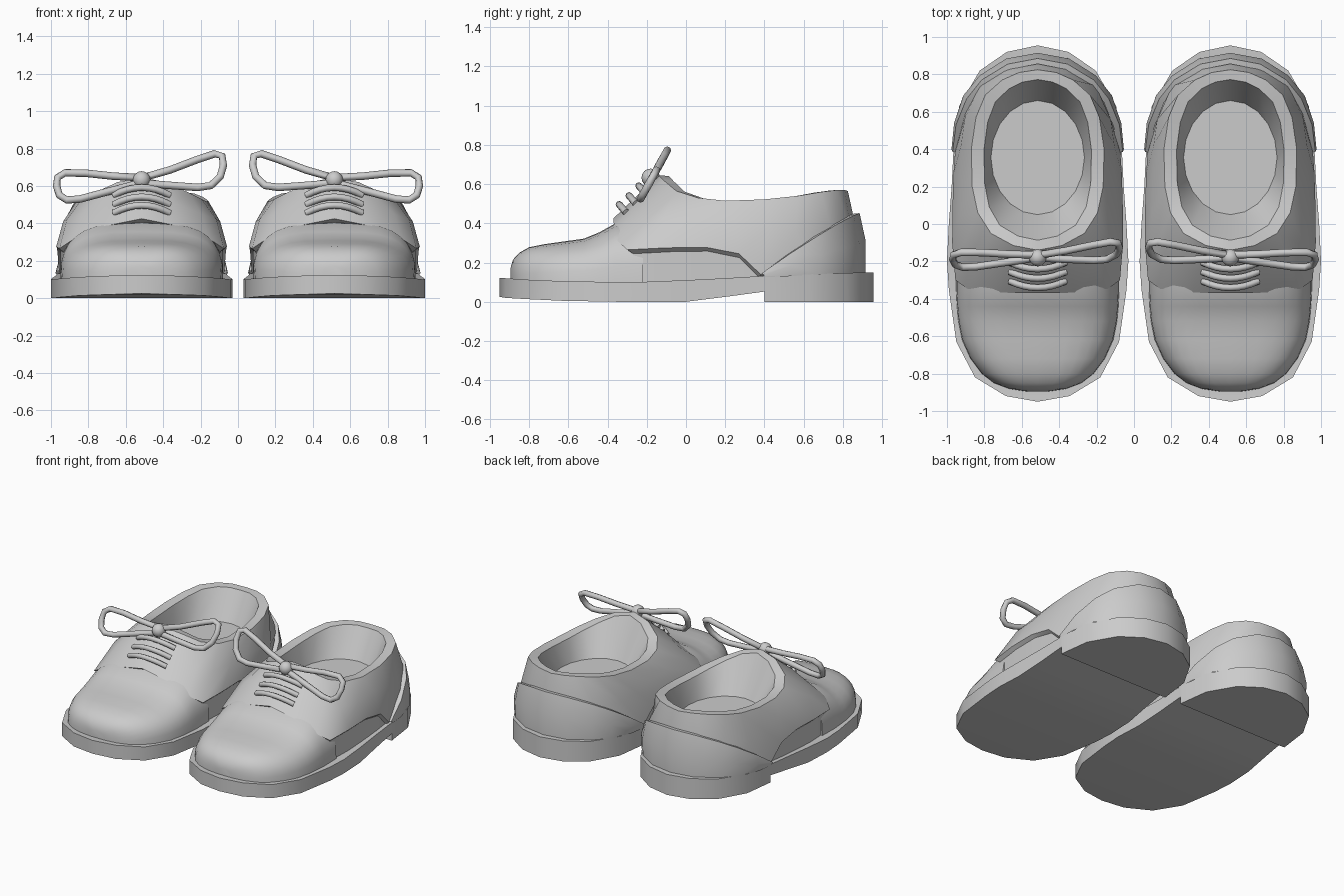
import bpy, bmesh, math
from mathutils import Vector

if "Cube" in bpy.data.objects:
    bpy.data.objects.remove(bpy.data.objects["Cube"])

CX = -0.515  # centre line of the left shoe; the right one is mirrored

grey = bpy.data.materials.new("light_grey")
grey.diffuse_color = (0.6, 0.6, 0.6, 1)
grey.use_nodes = True
grey.node_tree.nodes["Principled BSDF"].inputs["Base Color"].default_value = grey.diffuse_color


def finish(name, bm, angle=35):
    bmesh.ops.remove_doubles(bm, verts=bm.verts, dist=0.0005)
    bmesh.ops.recalc_face_normals(bm, faces=bm.faces)
    bmesh.ops.translate(bm, verts=bm.verts, vec=(CX, 0, 0))
    me = bpy.data.meshes.new(name)
    bm.to_mesh(me)
    bm.free()
    me.materials.append(grey)
    ob = bpy.data.objects.new(name, me)
    bpy.context.collection.objects.link(ob)
    bpy.ops.object.select_all(action='DESELECT')
    ob.select_set(True)
    bpy.context.view_layer.objects.active = ob
    bpy.ops.object.shade_smooth_by_angle(angle=math.radians(angle))
    ob.modifiers.new("pair", 'MIRROR').use_mirror_merge = False
    return ob


def loft(name, rings, closed=True, caps=(True, True), angle=35):
    bm = bmesh.new()
    vs = [[bm.verts.new(p) for p in r] for r in rings]
    n = len(rings[0])
    for a, b in zip(vs, vs[1:]):
        for i in range(n if closed else n - 1):
            j = (i + 1) % n
            bm.faces.new((a[i], a[j], b[j], b[i]))
    if caps[0]:
        bm.faces.new(vs[0])
    if caps[1]:
        bm.faces.new(vs[-1])
    return finish(name, bm, angle)


def whole(half):
    """Closed loop from a half that starts and ends on the centre line."""
    return half + [(-x, y, z) for x, y, z in half[-2:0:-1]]


def tube(name, pts, r, closed=False, sides=8):
    pts = [Vector(p) for p in pts]
    n = len(pts)
    rings = []
    for i, p in enumerate(pts):
        a = pts[(i - 1) % n] if closed else pts[max(i - 1, 0)]
        b = pts[(i + 1) % n] if closed else pts[min(i + 1, n - 1)]
        t = (b - a).normalized()
        u = Vector((0, 1, 0))
        u = (u - t * u.dot(t)).normalized()
        v = t.cross(u)
        rings.append([p + r * (u * math.cos(k * math.tau / sides) + v * math.sin(k * math.tau / sides))
                      for k in range(sides)])
    if closed:
        rings.append(rings[0])
    return loft(name, rings, caps=(not closed, not closed), angle=60)


# Sole with a stepped heel: y, half width, bottom, top
sole = [(-.95, 0, .025, .122), (-.92, .17, .02, .12), (-.82, .335, .014, .113), (-.63, .435, .005, .105),
        (-.35, .475, 0, .1), (-.2, .485, 0, .102), (0, .475, 0, .11), (.2, .46, .025, .12),
        (.4, .45, .052, .132), (.4, .45, 0, .132), (.63, .42, 0, .14), (.82, .31, 0, .147),
        (.92, .165, 0, .15), (.955, 0, 0, .15)]
loft("sole", [[(-w, y, b), (w, y, b), (w, y, t), (-w, y, t)] for y, w, b, t in sole], caps=(False, False))

# Rounded toe: y, half width, top
toe = [(-.895, .06, .17), (-.882, .15, .215), (-.85, .235, .25), (-.8, .3, .278), (-.72, .36, .294),
       (-.62, .405, .308), (-.52, .425, .322), (-.44, .432, .355), (-.36, .436, .4), (-.22, .436, .42)]
rings = []
for y, w, top in toe:
    r = []
    for k in range(17):
        a = math.pi * k / 16
        c, s = math.cos(a), math.sin(a)
        r.append((math.copysign(abs(c) ** .6, c) * w, y, .09 + (top - .09) * max(s, 0) ** .75))
    rings.append(r)
loft("toe_cap", rings, angle=50)

# Upper: one shell from the sole over the flap edge and collar down to the insole
edge = [(0, -.37, .425), (.2, -.367, .385), (.36, -.358, .318), (.44, -.3, .265), (.457, -.1, .275),
        (.455, .1, .278), (.45, .27, .245), (.442, .38, .14), (.38, .65, .14), (.2, .84, .14), (0, .89, .14)]
mid = [(0, -.255, .535), (.17, -.245, .51), (.32, -.2, .45), (.4, -.12, .42), (.42, .05, .41),
       (.415, .25, .41), (.41, .42, .38), (.39, .56, .36), (.31, .74, .36), (.17, .84, .36), (0, .87, .36)]
collar = [(0, -.14, .645), (.13, -.115, .62), (.25, -.05, .565), (.32, .06, .53), (.35, .2, .515),
          (.355, .4, .522), (.33, .57, .54), (.28, .69, .56), (.19, .77, .57), (.1, .81, .57), (0, .825, .565)]


def inset(loop, k, dz, z=None):
    return [(x * k, .3 + (y - .3) * k, (h + dz) if z is None else z) for x, y, h in loop]


inner = [(x * .81, .345 + (y - .345) * .89, z - .004) for x, y, z in collar]
floor = [(.25 * math.sin(math.pi * i / 10), .355 - .305 * math.cos(math.pi * i / 10), .36) for i in range(11)]
loft("upper", [whole(h) for h in (inset(edge, .95, 0, .09), inset(edge, .95, -.02), edge, mid, collar, inner, floor)],
     caps=(False, True))

# Heel counter wrapped around the back
low = [(.455, .385, .125), (.445, .52, .13), (.4, .68, .14), (.31, .79, .145), (.165, .885, .145), (0, .915, .145)]
high = [(.455, .385, .145), (.437, .53, .245), (.38, .67, .335), (.3, .77, .395), (.16, .855, .44), (0, .885, .452)]
band = [((a[0] + b[0]) / 2 + .006, (a[1] + b[1]) / 2 + .014, (a[2] + b[2]) / 2) for a, b in zip(low, high)]
band[-1] = (0, .915, .315)
lip = [(x * .93, .3 + (y - .3) * .95, z - .003) for x, y, z in high]
loft("heel_counter", [h + [(-x, y, z) for x, y, z in h[-2::-1]] for h in (low, band, high, lip)],
     closed=False, caps=(False, False))

# Crossing laces on the instep
for row, (y, z) in enumerate([(-.315, .475), (-.265, .52), (-.215, .57)]):
    arc = []
    for i in range(9):
        s = i / 4 - 1
        lift = .055 * (1 - s * s)
        arc.append((.15 * s, y + .01 - lift * .65, z - .02 + lift * .75))
    tube("lace_%d" % (row + 1), arc, .018)


# Bow: two loops leaning back, and a knot
def bow_loop(name, outline):
    tube(name, [(x, -.19 + (z - .6) * .55, z) for x, z in outline], .02, closed=True)


bow_loop("bow_inner_loop", [(.01, .645), (.15, .685), (.3, .742), (.39, .772), (.43, .76), (.437, .71),
                            (.42, .65), (.37, .602), (.3, .592), (.15, .603), (.01, .615)])
bow_loop("bow_outer_loop", [(-.01, .645), (-.15, .652), (-.3, .668), (-.41, .67), (-.45, .645), (-.455, .6),
                            (-.44, .55), (-.4, .525), (-.33, .53), (-.15, .578), (-.01, .615)])
bm = bmesh.new()
bmesh.ops.create_uvsphere(bm, u_segments=12, v_segments=8, radius=.047)
bmesh.ops.translate(bm, verts=bm.verts, vec=(0, -.18, .632))
finish("bow_knot", bm, 60)
